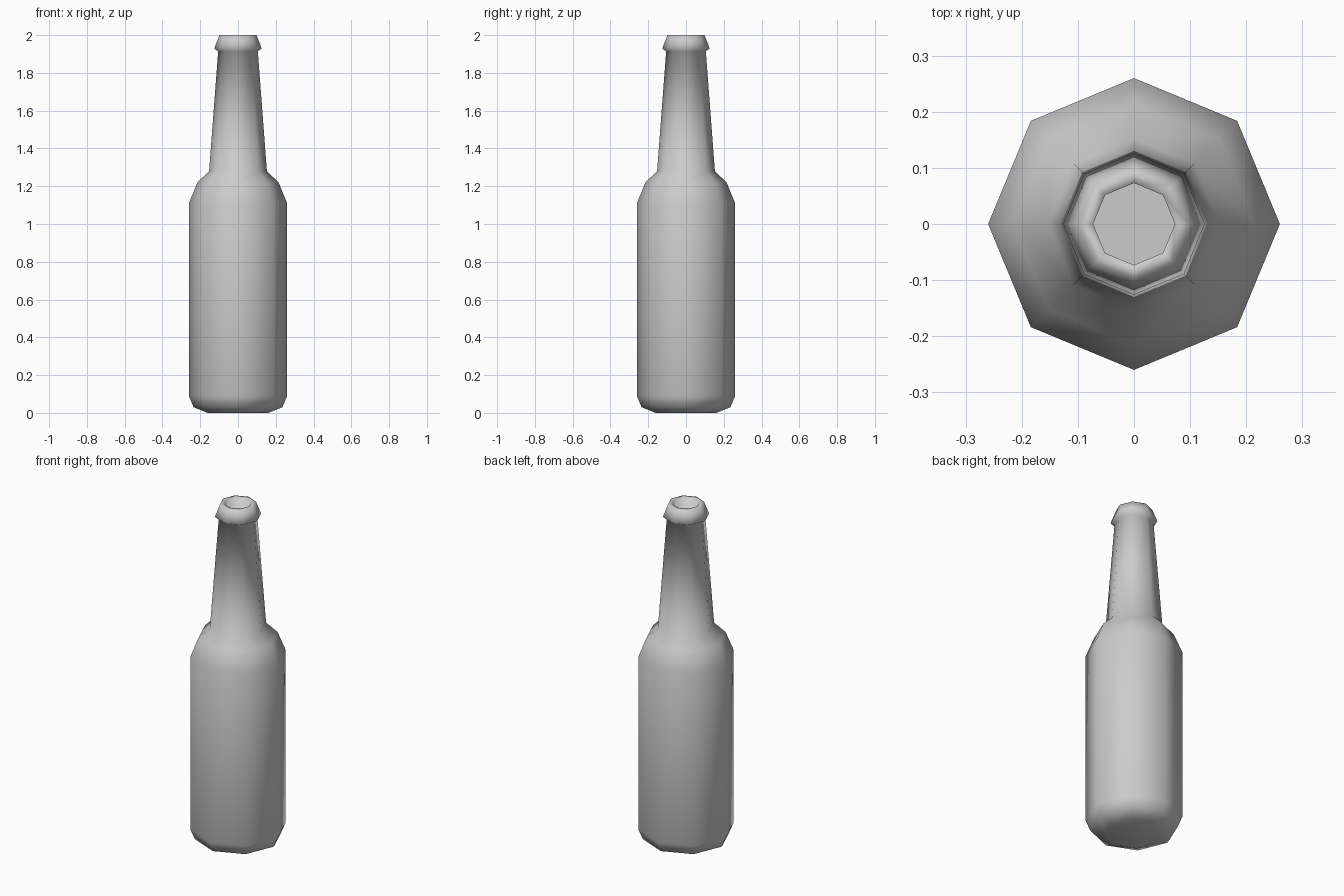
import bpy
import bmesh
from math import cos, sin, pi

cube = bpy.data.objects.get("Cube")
if cube:
    bpy.data.objects.remove(cube, do_unlink=True)

SIDES = 8

glass = bpy.data.materials.new("grey_glass")
glass.use_nodes = True
colour = (0.6, 0.6, 0.6, 1)
glass.diffuse_color = colour
glass.node_tree.nodes["Principled BSDF"].inputs["Base Color"].default_value = colour


def lathe(name, profile):
    """Spin a (radius, height) profile into a shell closed at both ends."""
    bm = bmesh.new()
    rings = []
    for r, z in profile:
        rings.append([bm.verts.new((r * cos(2 * pi * i / SIDES),
                                    r * sin(2 * pi * i / SIDES), z))
                      for i in range(SIDES)])
    for low, high in zip(rings, rings[1:]):
        for i in range(SIDES):
            j = (i + 1) % SIDES
            bm.faces.new((low[i], low[j], high[j], high[i]))
    bm.faces.new(rings[0][::-1])
    floor = bm.faces.new(rings[-1])
    for f in bm.faces:
        f.smooth = True
    # Crisp flat floor inside the neck
    floor.smooth = False
    for e in floor.edges:
        e.smooth = False
    mesh = bpy.data.meshes.new(name)
    bm.to_mesh(mesh)
    bm.free()
    mesh.materials.append(glass)
    obj = bpy.data.objects.new(name, mesh)
    bpy.context.collection.objects.link(obj)
    return obj


base = [(0.16, 0), (0.235, 0.03), (0.26, 0.09)]
shoulder = [(0.26, 1.11), (0.215, 1.22), (0.153, 1.28)]
neck = [(0.105, 1.915)]
lip = [(0.126, 1.928), (0.098, 2.0)]
mouth = [(0.073, 2.0), (0.073, 1.5)]

lathe("bottle", base + shoulder + neck + lip + mouth)
